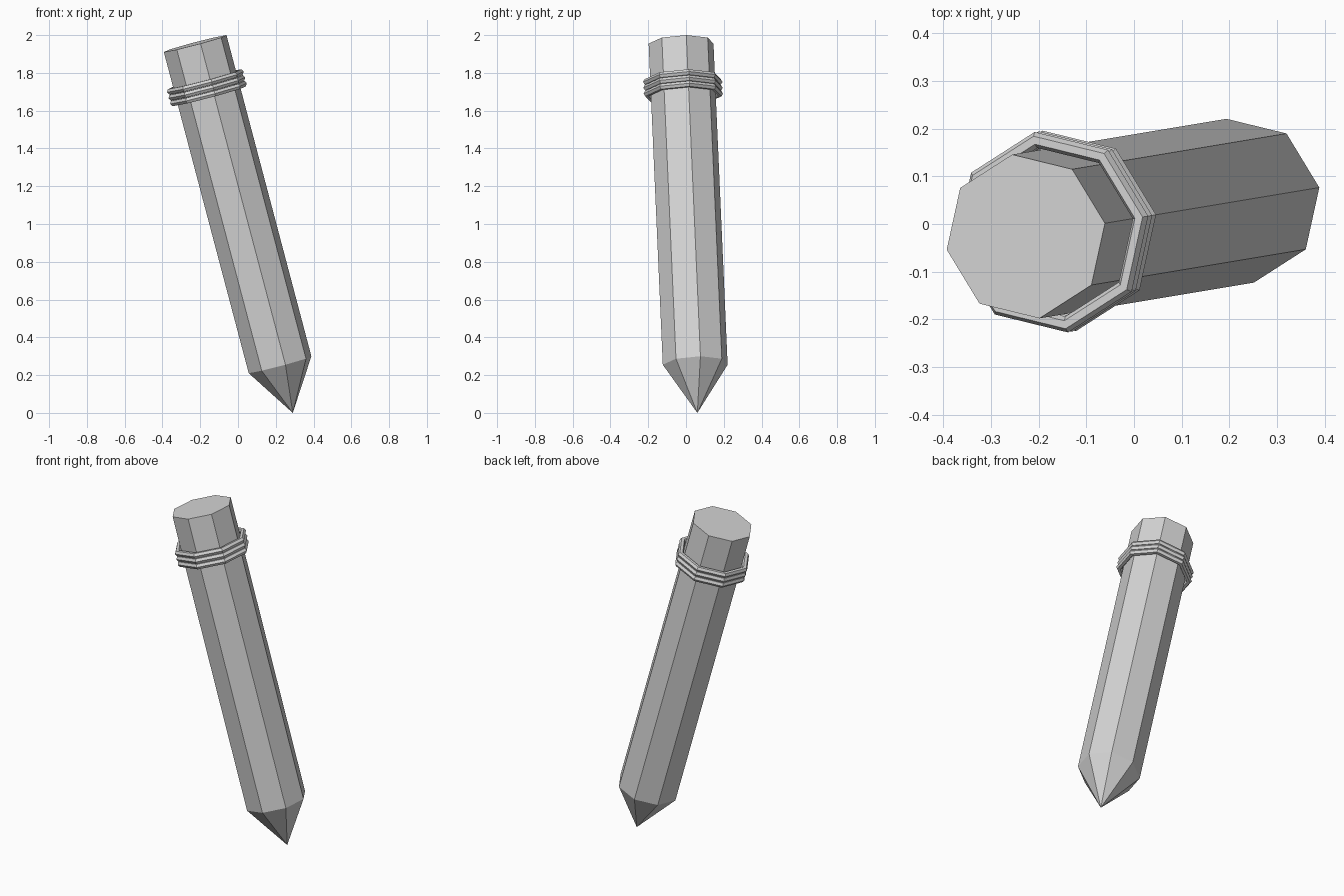
import bpy, bmesh
from math import pi, cos, sin, radians
from mathutils import Matrix, Vector

cube = bpy.data.objects.get("Cube")
if cube:
    bpy.data.objects.remove(cube, do_unlink=True)

SIDES = 8
RADIUS = 0.174
SHOULDER = 0.264     # where the point meets the shaft
LENGTH = 2.024       # tip to flat end

# Leaning frame: local z runs from the tip up the shaft
LEAN = (Matrix.Translation((0.29, 0.06, 0))
        @ Matrix.Rotation(radians(9.46), 4, 'Z')
        @ Matrix.Rotation(radians(-15), 4, 'Y'))

grey = bpy.data.materials.new("light_grey")
grey.use_nodes = True
colour = (0.66, 0.66, 0.66, 1)
grey.diffuse_color = colour
grey.node_tree.nodes["Principled BSDF"].inputs["Base Color"].default_value = colour


def loop(bm, radius, z):
    """Eight-sided ring of vertices around the shaft axis."""
    angles = [2 * pi * i / SIDES for i in range(SIDES)]
    return [bm.verts.new((radius * cos(a), radius * sin(a), z)) for a in angles]


def bridge(bm, a, b):
    for i in range(SIDES):
        j = (i + 1) % SIDES
        bm.faces.new((a[i], a[j], b[j], b[i]))


def finish(bm, name):
    bmesh.ops.recalc_face_normals(bm, faces=bm.faces)
    mesh = bpy.data.meshes.new(name)
    bm.to_mesh(mesh)
    bm.free()
    mesh.materials.append(grey)
    obj = bpy.data.objects.new(name, mesh)
    obj.matrix_world = LEAN
    bpy.context.collection.objects.link(obj)
    return obj


# Sharpened post: pointed below, flat on top
bm = bmesh.new()
tip = bm.verts.new(Vector())
low = loop(bm, RADIUS, SHOULDER)
high = loop(bm, RADIUS, LENGTH)
for i in range(SIDES):
    bm.faces.new((tip, low[(i + 1) % SIDES], low[i]))
bridge(bm, low, high)
bm.faces.new(high)
finish(bm, "pointed_post")

# Three stacked rope bands with a six-sided section
for n, name in enumerate(("lower", "middle", "upper")):
    centre = 1.782 + (n - 1) * 0.032
    bm = bmesh.new()
    loops = [loop(bm, 0.196 + 0.017 * cos(k * pi / 3),
                  centre + 0.017 * sin(k * pi / 3)) for k in range(6)]
    for k in range(6):
        bridge(bm, loops[k], loops[(k + 1) % 6])
    finish(bm, name + "_rope_band")
